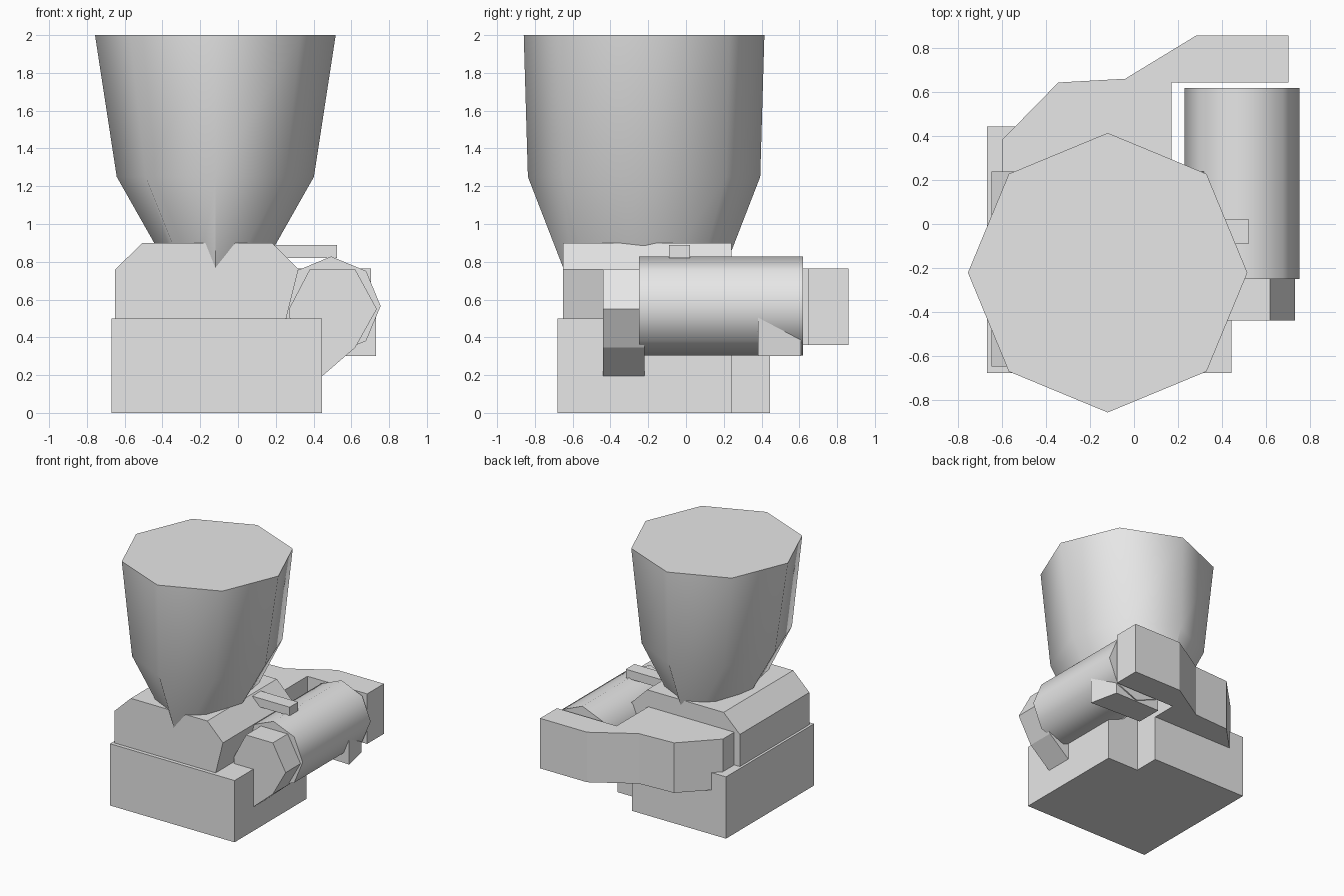
import bpy, bmesh, math
from mathutils import Vector

cube = bpy.data.objects.get("Cube")
if cube:
    bpy.data.objects.remove(cube, do_unlink=True)

# Single plain grey finish
grey = bpy.data.materials.new("plain_grey")
grey.use_nodes = True
colour = (0.8, 0.8, 0.8, 1)
grey.diffuse_color = colour
grey.node_tree.nodes["Principled BSDF"].inputs["Base Color"].default_value = colour


def loft(name, rings, smooth=False):
    """Join equal-sized rings of points into a closed solid."""
    bm = bmesh.new()
    loops = [[bm.verts.new(p) for p in ring] for ring in rings]
    n = len(loops[0])
    for a, b in zip(loops, loops[1:]):
        for i in range(n):
            j = (i + 1) % n
            bm.faces.new((a[i], a[j], b[j], b[i]))
    bm.faces.new(loops[0])
    bm.faces.new(loops[-1])
    bmesh.ops.recalc_face_normals(bm, faces=bm.faces)
    mesh = bpy.data.meshes.new(name)
    bm.to_mesh(mesh)
    bm.free()
    mesh.materials.append(grey)
    obj = bpy.data.objects.new(name, mesh)
    bpy.context.collection.objects.link(obj)
    if smooth:
        bpy.ops.object.select_all(action='DESELECT')
        obj.select_set(True)
        bpy.context.view_layer.objects.active = obj
        bpy.ops.object.shade_smooth_by_angle(angle=math.radians(50))
    return obj


def plan(name, outline, z0, z1):
    """Extrude an x-y outline upwards."""
    return loft(name, [[(x, y, z) for x, y in outline] for z in (z0, z1)])


def section(name, outline, y0, y1, smooth=False):
    """Extrude an x-z outline from front to back."""
    return loft(name, [[(x, y, z) for x, z in outline] for y in (y0, y1)], smooth)


def octagon(cx, cy, rx, ry):
    angles = [math.tau * i / 8 for i in range(8)]
    return [(cx + rx * math.cos(a), cy + ry * math.sin(a)) for a in angles]


# Base block with its rear corner cut away
plan("base", [(-0.67, -0.68), (0.445, -0.68), (0.445, 0.24), (0.17, 0.24),
              (0.17, 0.445), (-0.67, 0.445)], 0, 0.5)

# Chamfered housing above the base
section("housing", [(-0.65, 0.48), (-0.65, 0.76), (-0.505, 0.9), (0.18, 0.9),
                    (0.32, 0.76), (0.25, 0.48)], -0.65, 0.24)

# Eight-sided hopper narrowing into the housing
levels = [(0.6, 0.154, 0.363), (1.25, 0.522, 0.615), (2.0, 0.637, 0.637)]
loft("hopper", [[(x, y, z) for x, y in octagon(-0.12, -0.222, rx, ry)]
                for z, rx, ry in levels], smooth=True)

# Side motor with front cap, clip and rear foot
section("motor", octagon(0.493, 0.566, 0.262, 0.262), -0.25, 0.62, smooth=True)
section("motor_cap", [(0.27, 0.55), (0.38, 0.76), (0.62, 0.76), (0.735, 0.55),
                      (0.62, 0.345), (0.44, 0.19), (0.3, 0.19)], -0.44, -0.22)
plan("clip", [(0.15, -0.09), (0.525, -0.09), (0.525, 0.02), (0.15, 0.02)], 0.82, 0.89)
plan("motor_foot", [(0.73, 0.38), (0.68, 0.61), (0.28, 0.61), (0.28, 0.4)], 0.3, 0.55)

# Rear arm wrapping behind the motor
plan("rear_arm", [(-0.6, 0.2), (-0.6, 0.385), (-0.345, 0.645), (-0.04, 0.662),
                  (0.285, 0.86), (0.705, 0.86), (0.705, 0.645), (0.17, 0.645),
                  (0.17, 0.2)], 0.36, 0.765)
